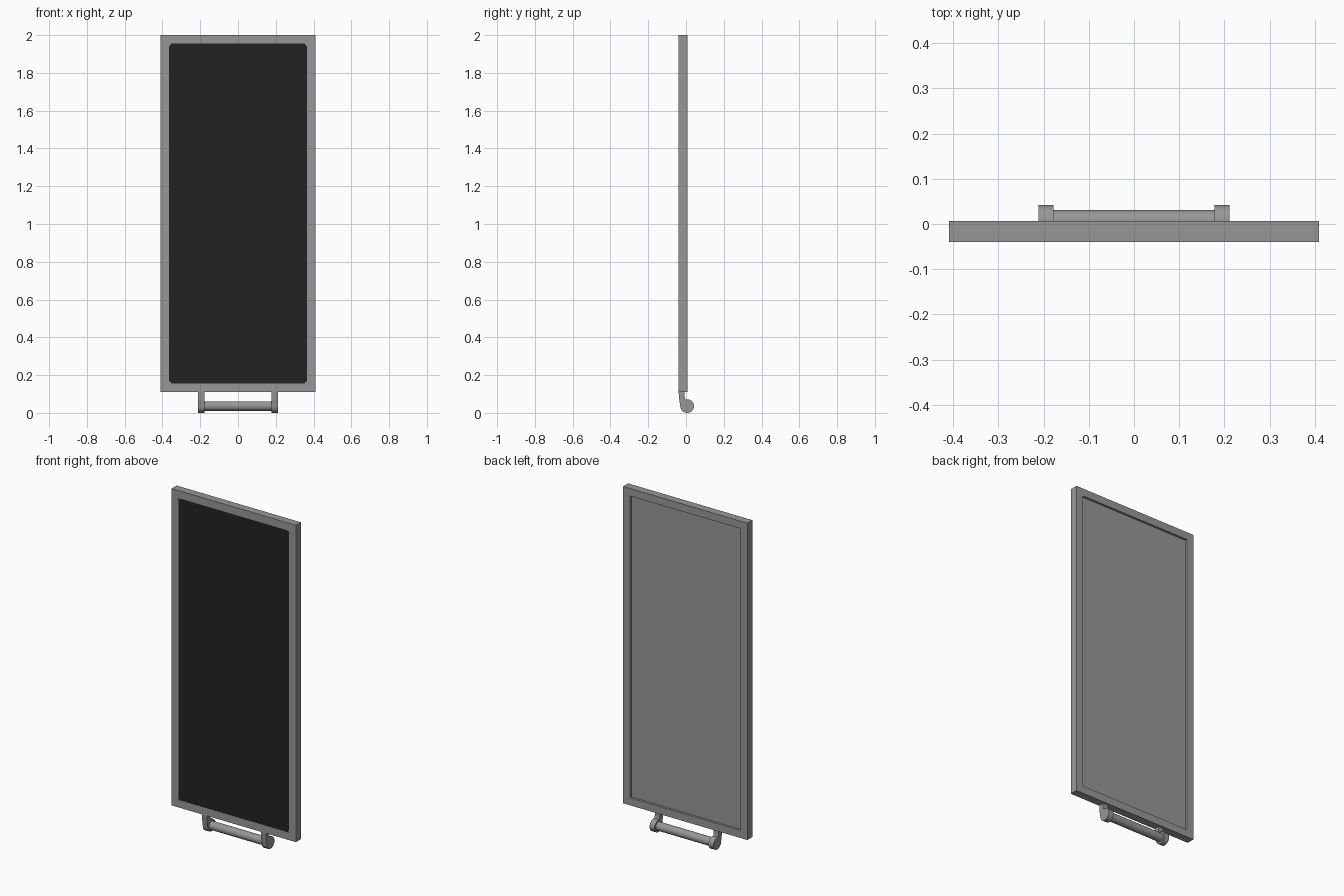
import bpy, bmesh, math

if "Cube" in bpy.data.objects:
    bpy.data.objects.remove(bpy.data.objects["Cube"])


def material(name, value):
    m = bpy.data.materials.new(name)
    m.diffuse_color = (value, value, value, 1)
    m.use_nodes = True
    m.node_tree.nodes["Principled BSDF"].inputs["Base Color"].default_value = m.diffuse_color
    return m


GREY = material("metal_grey", 0.31)
DARK = material("panel_black", 0.016)


def finish(name, bm, mat, smooth=False):
    bmesh.ops.recalc_face_normals(bm, faces=bm.faces)
    me = bpy.data.meshes.new(name)
    bm.to_mesh(me)
    bm.free()
    ob = bpy.data.objects.new(name, me)
    bpy.context.collection.objects.link(ob)
    me.materials.append(mat)
    if smooth:
        bpy.ops.object.select_all(action='DESELECT')
        ob.select_set(True)
        bpy.context.view_layer.objects.active = ob
        bpy.ops.object.shade_smooth_by_angle(angle=math.radians(35))
    return ob


def prism(name, points, offset, mat, smooth=False):
    """Extrude a closed outline of 3D points along offset."""
    bm = bmesh.new()
    face = bm.faces.new([bm.verts.new(p) for p in points])
    new = bmesh.ops.extrude_face_region(bm, geom=[face])["geom"]
    verts = [g for g in new if isinstance(g, bmesh.types.BMVert)]
    bmesh.ops.translate(bm, vec=offset, verts=verts)
    return finish(name, bm, mat, smooth)


# Overall sizes
W, Z0, Z1 = 0.41, 0.11, 2.0      # frame outside
B = 0.045                        # frame border
YF, YB = -0.04, 0.007            # frame front and back


def rectangle(inset, y):
    w = W - inset
    return [(-w, y, Z0 + inset), (w, y, Z0 + inset), (w, y, Z1 - inset), (-w, y, Z1 - inset)]


# Frame: rectangular ring
bm = bmesh.new()
loops = [[bm.verts.new(p) for p in rectangle(i, y)]
         for i, y in ((0, YF), (0, YB), (B, YB), (B, YF))]
for a in range(4):
    la, lb = loops[a], loops[(a + 1) % 4]
    for i in range(4):
        j = (i + 1) % 4
        bm.faces.new((la[i], la[j], lb[j], lb[i]))
finish("frame", bm, GREY)

# Backing sheet, recessed from the rear
prism("backing_sheet", rectangle(B, YF + 0.003), (0, 0.031, 0), GREY)

# Dark front panel with clipped corners showing the backing
w, z0, z1, c, y = W - B, Z0 + B, Z1 - B, 0.014, YF + 0.0005
prism("front_panel",
      [(-w + c, y, z0), (w - c, y, z0), (w, y, z0 + c), (w, y, z1 - c),
       (w - c, y, z1), (-w + c, y, z1), (-w, y, z1 - c), (-w, y, z0 + c)],
      (0, 0.002, 0), DARK)

# Hinge brackets: arm running down into a round knuckle
CY, CZ, R = 0.006, 0.036, 0.036
outline = [(-0.007, Z0), (-0.039, Z0), (-0.037, 0.08), (-0.034, 0.056)]
for i in range(25):
    a = math.radians(180 + 285 * i / 24)
    outline.append((CY + R * math.cos(a), CZ + R * math.sin(a)))
outline += [(-0.006, 0.077), (-0.007, 0.086)]
for side, x in (("left", -0.211), ("right", 0.178)):
    prism(side + "_bracket", [(x, p, q) for p, q in outline], (0.033, 0, 0), GREY, True)

# Pivot rod between the brackets
rod = [(-0.18, CY + 0.025 * math.cos(i * math.tau / 32), CZ + 0.025 * math.sin(i * math.tau / 32))
       for i in range(32)]
prism("pivot_rod", rod, (0.36, 0, 0), GREY, True)
